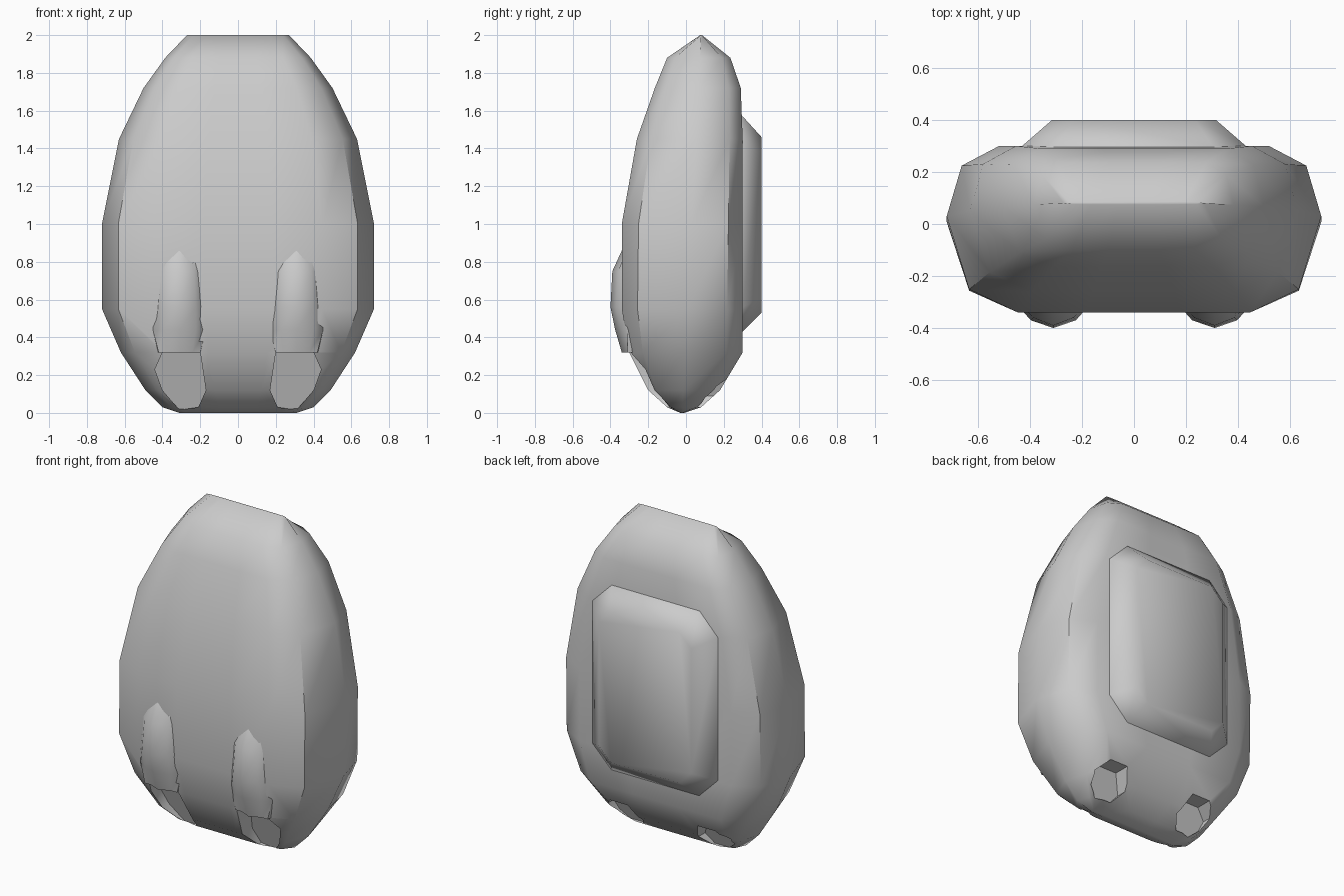
import bpy, bmesh, math

if "Cube" in bpy.data.objects:
    bpy.data.objects.remove(bpy.data.objects["Cube"])


def loft(name, rings):
    """Skin a list of equal-length point rings and cap both ends."""
    bm = bmesh.new()
    vr = [[bm.verts.new(p) for p in r] for r in rings]
    n = len(rings[0])
    for a, b in zip(vr, vr[1:]):
        for i in range(n):
            j = (i + 1) % n
            bm.faces.new((a[i], a[j], b[j], b[i]))
    bm.faces.new(vr[0][::-1])
    bm.faces.new(vr[-1])
    bmesh.ops.recalc_face_normals(bm, faces=bm.faces)
    me = bpy.data.meshes.new(name)
    bm.to_mesh(me)
    bm.free()
    ob = bpy.data.objects.new(name, me)
    bpy.context.collection.objects.link(ob)
    return ob


def smooth(ob, deg):
    bpy.ops.object.select_all(action='DESELECT')
    ob.select_set(True)
    bpy.context.view_layer.objects.active = ob
    bpy.ops.object.shade_smooth_by_angle(angle=math.radians(deg))


# egg-shaped body: height, half width, front y, back y
PROFILE = [(0, .31, -.03, -.01), (.03, .40, -.10, .08), (.12, .49, -.20, .18),
           (.32, .62, -.30, .30), (.55, .72, -.34, .30), (1.0, .72, -.34, .30),
           (1.45, .63, -.26, .30), (1.72, .50, -.165, .29),
           (1.88, .385, -.10, .235), (2.0, .27, .075, .085)]


def body_ring(z, w, yf, yb):
    mid = -.02 + .05 * z
    half = [(.25, yf), (.62, yf), (.88, mid + .76 * (yf - mid)), (1, mid),
            (.92, mid + .72 * (yb - mid)), (.72, yb), (.25, yb)]
    right = [(x * w, y, z) for x, y in half]
    return right + [(-x, y, z) for x, y, z in reversed(right)]


body = loft("body", [body_ring(*p) for p in PROFILE])

# leg sockets recessed into the front and back of the underside
FRONT = [(.20, .32), (.40, .32), (.44, .23), (.40, .12), (.31, .015), (.21, .03), (.17, .12)]
BACK = [(.24, .20), (.36, .20), (.42, .14), (.40, .08), (.34, .03), (.24, .03), (.19, .09)]


def front_floor(z):
    return -.27 + (.32 - z) * .65 + .31 * z


def back_floor(z):
    return .06 + (z - .03) * .4


for side in (1, -1):
    for label, shape, outer, floor in (("front", FRONT, -.6, front_floor),
                                       ("back", BACK, .6, back_floor)):
        cut = loft(label + "_socket_cutter",
                   [[(side * x, outer, z) for x, z in shape],
                    [(side * x, floor(z), z) for x, z in shape]])
        cut.hide_render = True
        cut.hide_set(True)
        m = body.modifiers.new("socket", 'BOOLEAN')
        m.operation = 'DIFFERENCE'
        m.solver = 'EXACT'
        m.object = cut

# bake the sockets, then remove the cutters
dg = bpy.context.evaluated_depsgraph_get()
baked = bpy.data.meshes.new_from_object(body.evaluated_get(dg))
body.modifiers.clear()
body.data = baked
for ob in list(bpy.data.objects):
    if ob.name.find("cutter") >= 0:
        bpy.data.objects.remove(ob)
smooth(body, 45)

# thigh bulges on the lower front: height, half width, front y
BULGE = [(.32, .11, -.34), (.44, .14, -.375), (.56, .14, -.40),
         (.75, .125, -.39), (.87, .09, -.335)]
for side, tag in ((1, "right"), (-1, "left")):
    rings = []
    for z, w, yf in BULGE:
        sec = [(-1.1, -.2), (-1, -.31), (-.62, yf + .03), (0, yf),
               (.62, yf + .03), (1, -.31), (1.1, -.2)]
        rings.append([(side * .31 + x * w, y, z) for x, y in sec])
    smooth(loft(tag + "_leg_bulge", rings), 50)


# backpack: chamfered slab with cut corners
def pack_ring(y, hx, z0, z1, c):
    return [(-hx + c, y, z0), (hx - c, y, z0), (hx, y, z0 + c), (hx, y, z1 - c),
            (hx - c, y, z1), (-hx + c, y, z1), (-hx, y, z1 - c), (-hx, y, z0 + c)]


pack = loft("backpack", [pack_ring(.22, .43, .43, 1.57, .13),
                         pack_ring(.30, .43, .43, 1.57, .13),
                         pack_ring(.40, .315, .53, 1.46, .08)])
smooth(pack, 50)
